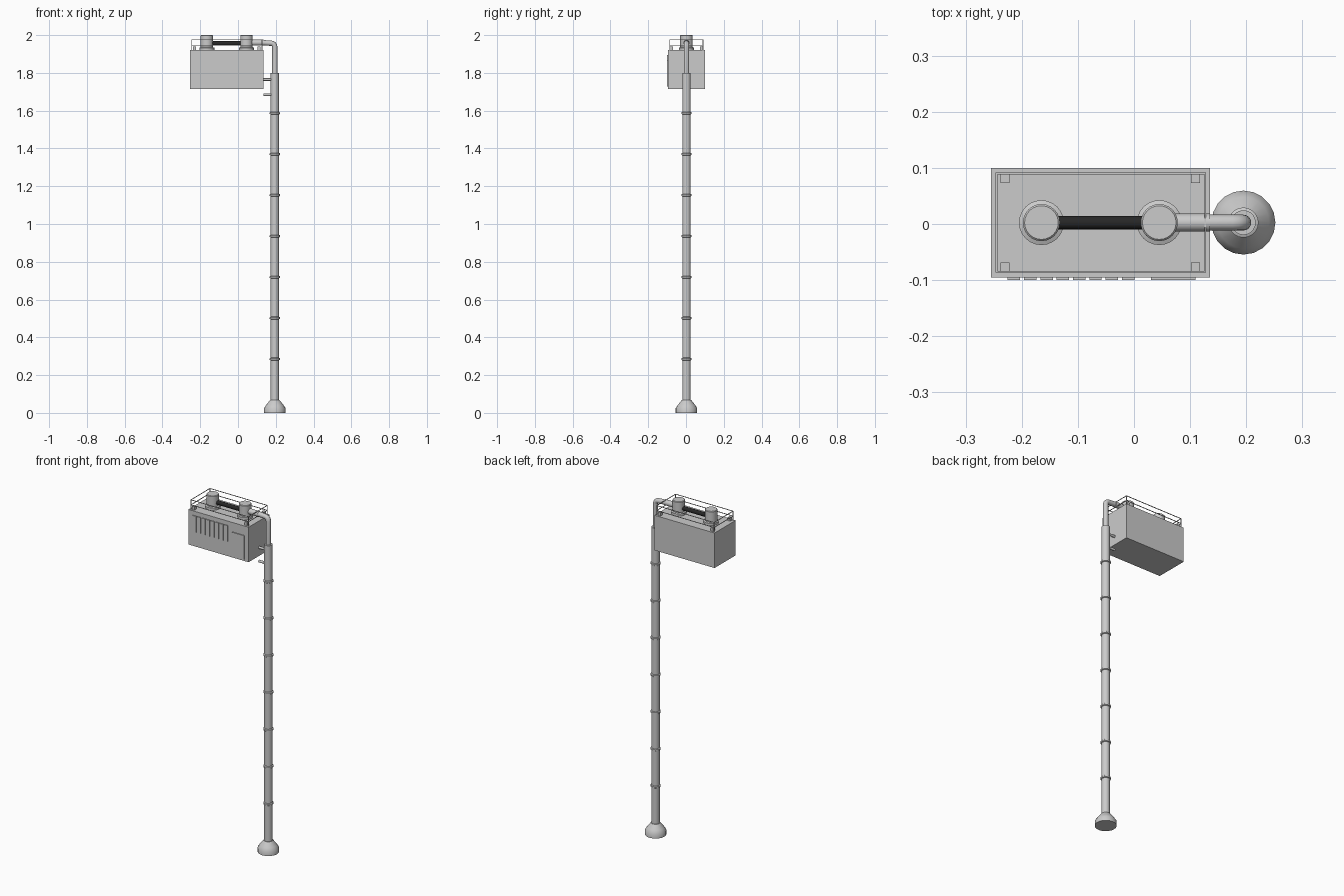
import bpy, bmesh, math
from mathutils import Vector

if "Cube" in bpy.data.objects:
    bpy.data.objects.remove(bpy.data.objects["Cube"])

CY = 0.0025          # centre line in y
PX = 0.195           # pole position in x


def finish(name, bm, smooth=False, mat=None):
    bmesh.ops.recalc_face_normals(bm, faces=bm.faces[:])
    me = bpy.data.meshes.new(name)
    bm.to_mesh(me)
    bm.free()
    ob = bpy.data.objects.new(name, me)
    bpy.context.collection.objects.link(ob)
    if mat:
        me.materials.append(mat)
    if smooth:
        bpy.ops.object.select_all(action='DESELECT')
        ob.select_set(True)
        bpy.context.view_layer.objects.active = ob
        bpy.ops.object.shade_smooth_by_angle(angle=math.radians(40))
    return ob


def box(name, x, y, z):
    bm = bmesh.new()
    bmesh.ops.create_cube(bm, size=1)
    for v in bm.verts:
        v.co = Vector([a[0] + (c + 0.5) * (a[1] - a[0]) for a, c in zip((x, y, z), v.co)])
    return finish(name, bm)


def lathe(name, cx, profile, n=20):
    """Solid of revolution about the vertical axis from (radius, z) points."""
    bm = bmesh.new()
    rings = [[bm.verts.new((cx + r * math.cos(2 * math.pi * i / n),
                            CY + r * math.sin(2 * math.pi * i / n), z))
              for i in range(n)] for r, z in profile]
    for a, b in zip(rings, rings[1:]):
        for i in range(n):
            j = (i + 1) % n
            bm.faces.new((a[i], a[j], b[j], b[i]))
    bm.faces.new(rings[0])
    bm.faces.new(rings[-1])
    return finish(name, bm, True)


def tube(name, pts, n=16, mat=None):
    """Round pipe through (x, z, radius) points lying in the y = CY plane."""
    bm = bmesh.new()
    rings = []
    for k, (x, z, r) in enumerate(pts):
        p, q = pts[max(k - 1, 0)], pts[min(k + 1, len(pts) - 1)]
        t = Vector((q[0] - p[0], 0, q[1] - p[1])).normalized()
        side = Vector((0, 1, 0))
        up = t.cross(side)
        rings.append([bm.verts.new(Vector((x, CY, z)) + r * (
            side * math.cos(2 * math.pi * i / n) + up * math.sin(2 * math.pi * i / n)))
            for i in range(n)])
    for a, b in zip(rings, rings[1:]):
        for i in range(n):
            j = (i + 1) % n
            bm.faces.new((a[i], a[j], b[j], b[i]))
    bm.faces.new(rings[0])
    bm.faces.new(rings[-1])
    return finish(name, bm, True, mat)


# Pole with flared foot
lathe("pole_foot", PX, [(0.057, 0), (0.057, 0.025), (0.046, 0.042), (0.025, 0.068)])
lathe("pole", PX, [(0.022, 0.06), (0.022, 1.80)])

# Collars along the pole
for i in range(7):
    z = 0.285 + i * 0.217
    lathe(f"pole_collar_{i}", PX, [(0.022, z - 0.007), (0.027, z - 0.004),
                                   (0.027, z + 0.004), (0.022, z + 0.007)])

# Upper pipe bending over to the near terminal
bend = [(PX - 0.02 + 0.02 * math.cos(a), 1.937 + 0.02 * math.sin(a), 0.014)
        for a in [math.radians(d) for d in (0, 22, 45, 68, 90)]]
tube("upper_pipe", [(PX, 1.79, 0.014)] + bend + [(0.13, 1.96, 0.014)])
tube("pipe_sleeve", [(0.135, 1.96, 0.016), (0.045, 1.96, 0.016)])

# Brackets tying the cabinet to the pole
for i, z in enumerate((1.685, 1.765)):
    tube(f"bracket_{i}", [(0.134, z, 0.007), (0.185, z, 0.007)], 12)

# Cabinet
box("cabinet", (-0.255, 0.135), (-0.095, 0.1), (1.715, 1.92))

# Louvre slats and door on the front
for i in range(8):
    x = -0.225 + i * 0.0291
    box(f"louvre_{i}", (x, x + 0.022), (-0.1, -0.094), (1.80, 1.895))
box("door_panel", (0.03, 0.11), (-0.1, -0.094), (1.727, 1.865))

# Terminals on the roof and the dark bar joining them
for i, x in enumerate((-0.165, 0.045)):
    lathe(f"terminal_{i}", x, [(0.04, 1.918), (0.04, 1.933), (0.033, 1.936),
                               (0.033, 1.997), (0.03, 2.0)], 24)
dark = bpy.data.materials.new("dark")
dark.diffuse_color = (0.02, 0.02, 0.02, 1)
dark.use_nodes = True
dark.node_tree.nodes["Principled BSDF"].inputs["Base Color"].default_value = dark.diffuse_color
tube("connecting_bar", [(-0.165, 1.956, 0.012), (0.045, 1.956, 0.012)], 16, dark)

# Corner blocks on the roof
for i, x in enumerate((-0.23, 0.11)):
    for j, y in enumerate((-0.0765, 0.0815)):
        box(f"corner_block_{i}{j}", (x - 0.008, x + 0.008), (y - 0.008, y + 0.008), (1.918, 1.94))

# Guard rail: two loops and corner uprights
X0, X1, Y0, Y1, T = -0.245, 0.127, -0.085, 0.09, 0.0015
for k, z in enumerate((1.946, 1.975)):
    for j, y in enumerate((Y0, Y1)):
        box(f"rail_long_{k}{j}", (X0 - T, X1 + T), (y - T, y + T), (z - T, z + T))
    for j, x in enumerate((X0, X1)):
        box(f"rail_short_{k}{j}", (x - T, x + T), (Y0, Y1), (z - T, z + T))
for i, x in enumerate((X0, X1)):
    for j, y in enumerate((Y0, Y1)):
        box(f"rail_post_{i}{j}", (x - T, x + T), (y - T, y + T), (1.918, 1.976))
